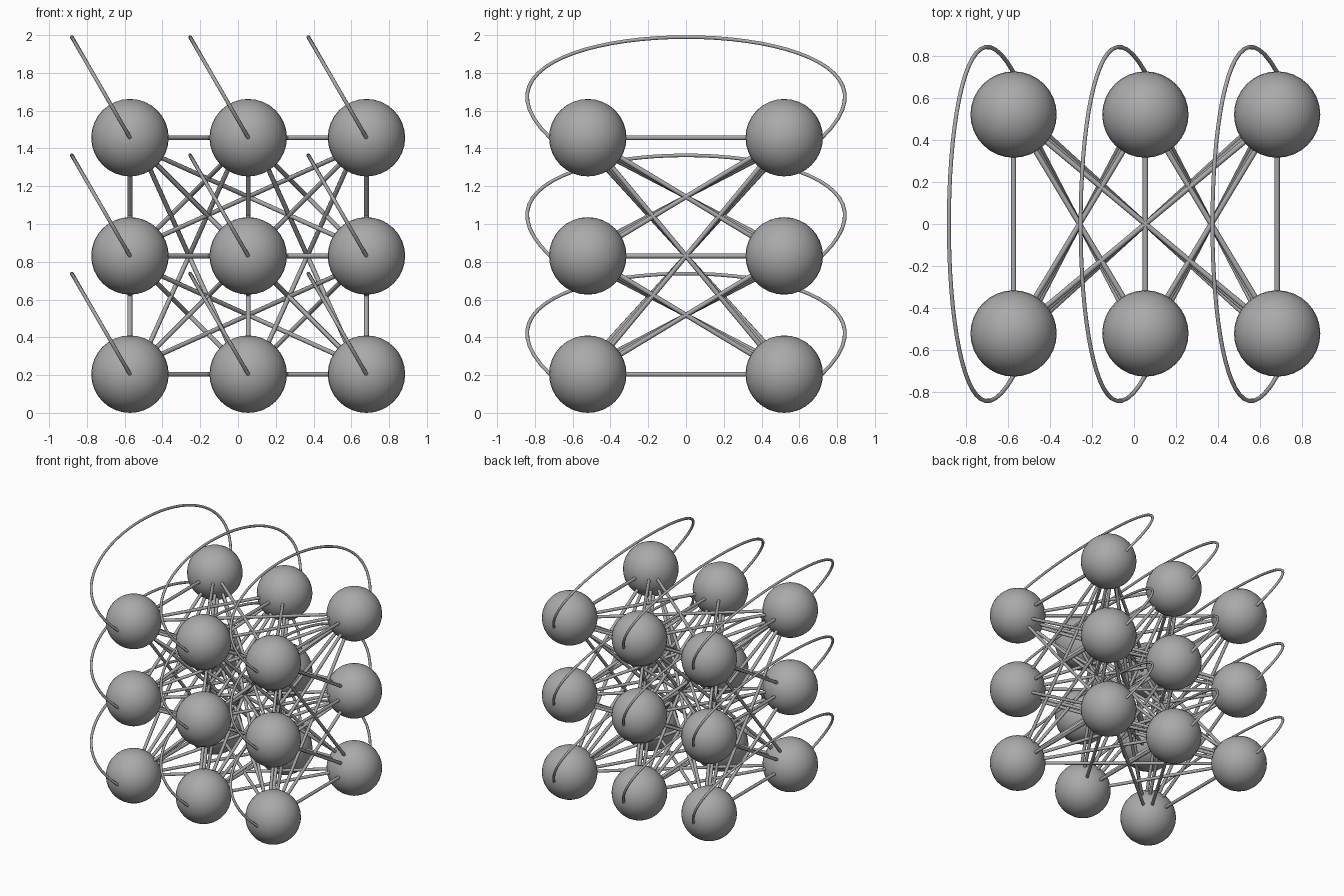
import bpy, math
from mathutils import Vector

if "Cube" in bpy.data.objects:
    bpy.data.objects.remove(bpy.data.objects["Cube"])

STEP, R = 0.626, 0.205
XS = [-0.572 + STEP * i for i in range(3)]
ZS = [R + STEP * i for i in range(3)]
Y = 0.52

grey = bpy.data.materials.new("mid grey")
grey.diffuse_color = (0.4, 0.4, 0.4, 1)
grey.use_nodes = True
grey.node_tree.nodes["Principled BSDF"].inputs["Base Color"].default_value = grey.diffuse_color


def curve_object(name, radius, sides):
    cu = bpy.data.curves.new(name, 'CURVE')
    cu.dimensions = '3D'
    cu.bevel_depth = radius
    cu.bevel_resolution = sides
    cu.use_fill_caps = True
    cu.materials.append(grey)
    ob = bpy.data.objects.new(name, cu)
    bpy.context.collection.objects.link(ob)
    return cu


# Two facing layers of balls, three by three
first = None
for y in (-Y, Y):
    for x in XS:
        for z in ZS:
            if first is None:
                bpy.ops.mesh.primitive_uv_sphere_add(segments=32, ring_count=16, radius=R)
                first = bpy.context.object
                bpy.ops.object.shade_smooth()
                first.data.materials.append(grey)
                ob = first
            else:
                ob = first.copy()
                ob.data = first.data.copy()
                bpy.context.collection.objects.link(ob)
            ob.name = "front_ball" if y < 0 else "back_ball"
            ob.location = (x, y, z)

# Straight rods joining every front ball to every back ball
rods = curve_object("connecting_rods", 0.0125, 2)
for xa in XS:
    for za in ZS:
        for xb in XS:
            for zb in ZS:
                a, b = Vector((xa, -Y, za)), Vector((xb, Y, zb))
                p = math.atan2(xb - xa, 2 * Y)
                q = math.atan2(zb - za, 2 * Y)
                off = Vector((math.sin(p), math.cos(p) * math.cos(q), math.sin(q)))
                off = off.normalized() * R * 0.97
                sp = rods.splines.new('POLY')
                sp.points.add(1)
                sp.points[0].co = (*(a + off), 1)
                sp.points[1].co = (*(b - off), 1)

# Leaning loops from the outer pole of each front ball to its partner
loops = curve_object("return_loops", 0.01, 2)
loops.resolution_u = 40
for x in XS:
    for z in ZS:
        sp = loops.splines.new('BEZIER')
        sp.bezier_points.add(1)
        for bp, s in zip(sp.bezier_points, (-1, 1)):
            bp.handle_left_type = bp.handle_right_type = 'FREE'
            bp.co = (x, s * (Y + R - 0.005), z)
            h = Vector((x - 0.41, s * 1.46, z + 0.71))
            bp.handle_left = bp.handle_right = h
